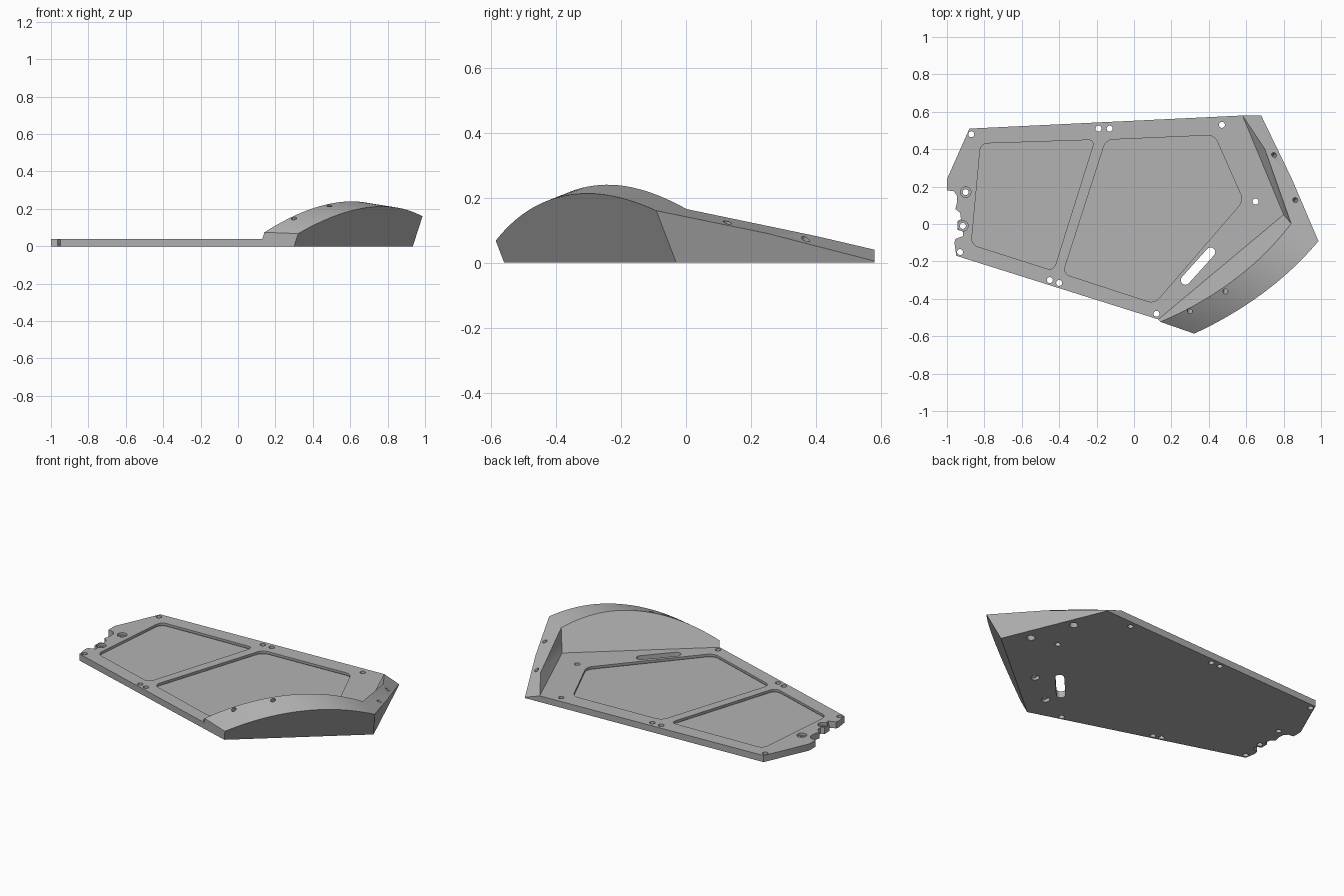
import bpy, bmesh, math
from mathutils import Vector

if "Cube" in bpy.data.objects:
    bpy.data.objects.remove(bpy.data.objects["Cube"])

THICK = 0.04
LEAN = 0.5       # outward lean of the arch walls
STEPS = 28

grey = bpy.data.materials.new("satin_grey")
grey.use_nodes = True
grey.diffuse_color = (0.45, 0.45, 0.45, 1)
grey.node_tree.nodes["Principled BSDF"].inputs["Base Color"].default_value = grey.diffuse_color


def make_object(name, bm):
    bmesh.ops.recalc_face_normals(bm, faces=bm.faces)
    mesh = bpy.data.meshes.new(name)
    bm.to_mesh(mesh)
    bm.free()
    mesh.materials.append(grey)
    obj = bpy.data.objects.new(name, mesh)
    bpy.context.collection.objects.link(obj)
    return obj


def prism(bm, outline, z0, z1):
    """Add a vertical prism; return its bottom face and upright edges."""
    low = [bm.verts.new((x, y, z0)) for x, y in outline]
    high = [bm.verts.new((x, y, z1)) for x, y in outline]
    floor = bm.faces.new(low)
    bm.faces.new(high)
    for i in range(len(low)):
        j = (i + 1) % len(low)
        bm.faces.new((low[i], low[j], high[j], high[i]))
    return floor, [bm.edges.get((a, b)) for a, b in zip(low, high)]


def rod(bm, start, end, radius):
    """Add a cylinder between two points."""
    start, end = Vector(start), Vector(end)
    axis = end - start
    matrix = axis.to_track_quat('Z', 'Y').to_matrix().to_4x4()
    matrix.translation = (start + end) / 2
    bmesh.ops.create_cone(bm, cap_ends=True, segments=20, radius1=radius,
                          radius2=radius, depth=axis.length, matrix=matrix)


def arch_curve(a, b, base_z, peak, top, left, right):
    """Arched edge on a wall leaning outward from line a-b."""
    a, b = Vector(a), Vector(b)
    d = (b - a).normalized()
    out = Vector((d.y, -d.x))
    points = []
    for i in range(STEPS + 1):
        t = i / STEPS
        z = top - (left if t < peak else right) * (t - peak) ** 2
        p = a.lerp(b, t) + out * LEAN * (z - base_z)
        points.append((p.x, p.y, z))
    return points


# Plate outline: back corner, notched end, front corner
end_outline = [(-0.88, 0.51), (-1.0, 0.24), (-1.0, 0.18), (-0.965, 0.175),
               (-0.948, 0.155), (-0.945, 0.12), (-0.955, 0.08), (-0.93, 0.06),
               (-0.925, 0.025), (-0.945, 0.015), (-0.945, -0.03), (-0.915, -0.04),
               (-0.915, -0.065), (-0.955, -0.08), (-0.96, -0.1), (-0.95, -0.17)]
inner_a, inner_b = (0.13, -0.51), (0.80, 0.05)
outer_a, outer_b = (0.30, -0.56), (0.935, -0.03)

bm = bmesh.new()
V = bm.verts.new
F = bm.faces.new
low = [V((x, y, 0)) for x, y in end_outline]
high = [V((x, y, THICK)) for x, y in end_outline]
foot_a, foot_b = V((*outer_a, 0)), V((*outer_b, 0))
base_a, base_b = V((*inner_a, THICK)), V((*inner_b, THICK))
ridge = [V(p) for p in arch_curve(inner_a, inner_b, THICK, 0.62, 0.24, 0.43, 0.52)]
rim = [V(p) for p in arch_curve(outer_a, outer_b, 0, 0.64, 0.213, 0.355, 0.41)]
back_foot, back_rim = V((0.68, 0.58, 0)), V((0.68, 0.58, 0.005))
back_base = V((0.58, 0.58, THICK))
ridge_mid, rim_mid = V((0.70, 0.40, 0.082)), V((0.84, 0.25, 0.09))
wall_mid = V((base_b.co + ridge[-1].co) / 2)

# Plate surfaces
F(low + [foot_a, foot_b, back_foot])
F(high + [base_a, base_b, back_base])
for i in range(len(low) - 1):
    F((low[i], low[i + 1], high[i + 1], high[i]))
F((low[-1], foot_a, rim[0], ridge[0], base_a, high[-1]))
F((low[0], high[0], back_base, back_rim, back_foot))

# Arched rim along the front
F([base_a, base_b, wall_mid] + ridge[::-1])
F([foot_a, foot_b] + rim[::-1])
for i in range(STEPS):
    F((ridge[i], ridge[i + 1], rim[i + 1], rim[i]))

# Tapering rim along the side
F((foot_b, back_foot, back_rim, rim_mid, rim[-1]))
F((rim[-1], rim_mid, ridge_mid, ridge[-1]))
F((rim_mid, back_rim, back_base, ridge_mid))
F((base_b, wall_mid, ridge_mid, back_base))
F((wall_mid, ridge[-1], ridge_mid))
panel = make_object("guard_panel", bm)

# Shallow pockets with rounded corners and filleted floors
pockets = bmesh.new()
for outline in ([(-0.82, 0.43), (-0.21, 0.45), (-0.43, -0.25), (-0.87, -0.11)],
                [(-0.15, 0.45), (0.43, 0.475), (0.585, 0.125), (0.11, -0.425), (-0.38, -0.265)]):
    bm = bmesh.new()
    floor, uprights = prism(bm, outline, THICK - 0.02, THICK + 0.03)
    bmesh.ops.bevel(bm, geom=uprights, offset=0.035, segments=5, profile=0.5, affect='EDGES')
    bm.faces.ensure_lookup_table()
    floor = min(bm.faces, key=lambda f: f.calc_center_median().z)
    bmesh.ops.bevel(bm, geom=list(floor.edges), offset=0.01, segments=3, profile=0.5, affect='EDGES')
    temp = bpy.data.meshes.new("pocket")
    bm.to_mesh(temp)
    bm.free()
    pockets.from_mesh(temp)
    bpy.data.meshes.remove(temp)

# Counterbores on the end holes, and wider bores below the rim holes
end_holes = [(-0.90, 0.17), (-0.915, -0.01)]
rim_holes = [((0.30, -0.46, 0.135), (0.31, -0.39, 0)),
             ((0.49, -0.355, 0.205), (0.51, -0.24, 0)),
             ((0.75, 0.37, 0.075), (0.72, 0.34, 0)),
             ((0.865, 0.13, 0.13), (0.81, 0.08, 0))]
for x, y in end_holes:
    rod(pockets, (x, y, THICK - 0.015), (x, y, THICK + 0.03), 0.028)
for top, foot in rim_holes:
    top, foot = Vector(top), Vector(foot)
    d = (top - foot).normalized()
    rod(pockets, foot - d * 0.05, foot + d * 0.03, 0.023)

# Through holes and the slot
bores = bmesh.new()
for x, y in end_holes + [(-0.87, 0.48), (-0.19, 0.51), (-0.13, 0.51), (0.47, 0.53),
                         (0.65, 0.12), (0.12, -0.48), (-0.40, -0.315),
                         (-0.45, -0.30), (-0.93, -0.15)]:
    rod(bores, (x, y, -0.05), (x, y, 0.1), 0.016)
for top, foot in rim_holes:
    top, foot = Vector(top), Vector(foot)
    d = (top - foot).normalized()
    rod(bores, foot - d * 0.06, top + d * 0.05, 0.014)
slot = []
for (cx, cy), first in (((0.41, -0.15), -45), ((0.275, -0.3), 135)):
    for k in range(9):
        a = math.radians(first + k * 22.5)
        slot.append((cx + 0.025 * math.cos(a), cy + 0.025 * math.sin(a)))
prism(bores, slot, -0.05, 0.1)

# Cut, then remove the cutters
cutters = [make_object("pocket_cutter", pockets), make_object("bore_cutter", bores)]
for cutter in cutters:
    cutter.hide_render = True
    mod = panel.modifiers.new(cutter.name, 'BOOLEAN')
    mod.operation = 'DIFFERENCE'
    mod.solver = 'EXACT'
    mod.object = cutter
bpy.context.view_layer.update()
depsgraph = bpy.context.evaluated_depsgraph_get()
cut_mesh = bpy.data.meshes.new_from_object(panel.evaluated_get(depsgraph))
panel.modifiers.clear()
panel.data = cut_mesh
for cutter in cutters:
    bpy.data.objects.remove(cutter)

bpy.ops.object.select_all(action='DESELECT')
panel.select_set(True)
bpy.context.view_layer.objects.active = panel
bpy.ops.object.shade_smooth_by_angle(angle=math.radians(25))
